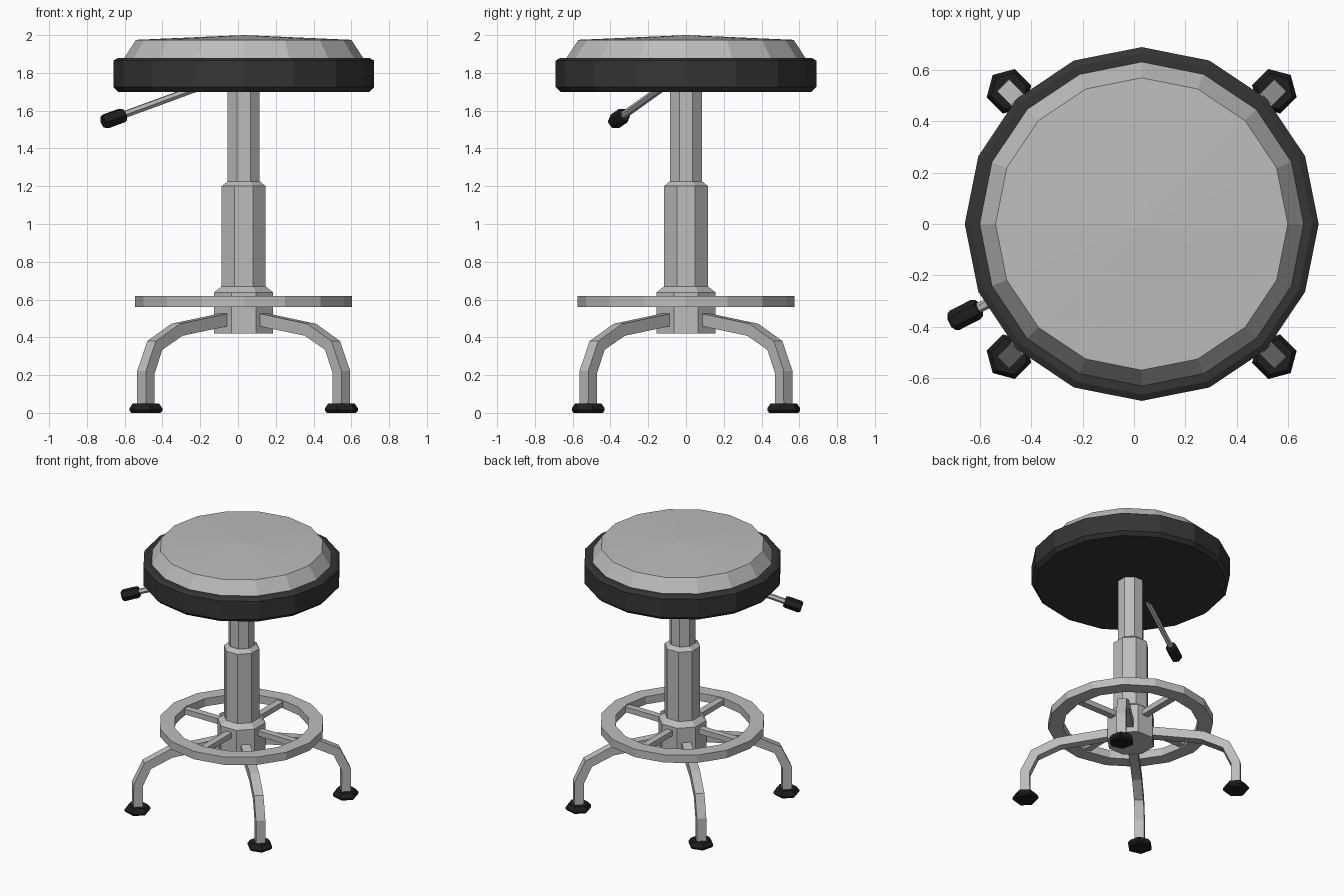
import bpy, bmesh
from math import pi, cos, sin
from mathutils import Vector

CX = 0.03  # stool axis

cube = bpy.data.objects.get("Cube")
if cube:
    bpy.data.objects.remove(cube, do_unlink=True)


def material(name, r, g, b):
    m = bpy.data.materials.new(name)
    m.use_nodes = True
    m.diffuse_color = (r, g, b, 1)
    m.node_tree.nodes["Principled BSDF"].inputs["Base Color"].default_value = (r, g, b, 1)
    return m


METAL = material("brushed_metal", 0.50, 0.51, 0.50)
CUSHION = material("pale_grey_cushion", 0.50, 0.51, 0.50)
SHELL = material("charcoal_shell", 0.035, 0.035, 0.035)
RUBBER = material("black_rubber", 0.013, 0.013, 0.013)


def finish(name, bm, mat, location=(CX, 0, 0)):
    bmesh.ops.remove_doubles(bm, verts=bm.verts, dist=1e-5)
    bmesh.ops.recalc_face_normals(bm, faces=bm.faces)
    mesh = bpy.data.meshes.new(name)
    bm.to_mesh(mesh)
    bm.free()
    mesh.materials.append(mat)
    obj = bpy.data.objects.new(name, mesh)
    obj.location = location
    bpy.context.collection.objects.link(obj)
    return obj


def skin(bm, rings, closed=False):
    """Bridge equal rings of vertices; cap the ends unless closed."""
    n = len(rings[0])
    pairs = list(zip(rings, rings[1:]))
    if closed:
        pairs.append((rings[-1], rings[0]))
    for a, b in pairs:
        for i in range(n):
            j = (i + 1) % n
            bm.faces.new((a[i], a[j], b[j], b[i]))
    if not closed:
        bm.faces.new(rings[0])
        bm.faces.new(rings[-1])


def lathe(name, profile, sides, mat, location=(CX, 0, 0), turn=0.0, closed=False):
    """Faceted solid of revolution from (radius, height) pairs."""
    bm = bmesh.new()
    angles = [turn + 2 * pi * i / sides for i in range(sides)]
    rings = [[bm.verts.new((r * cos(a), r * sin(a), z)) for a in angles] for r, z in profile]
    skin(bm, rings, closed)
    return finish(name, bm, mat, location)


def rod(name, start, end, profile, sides, mat):
    """Lathe laid along a line; profile heights are distances from start."""
    obj = lathe(name, profile, sides, mat, start)
    obj.rotation_mode = 'QUATERNION'
    obj.rotation_quaternion = (Vector(end) - Vector(start)).to_track_quat('Z', 'Y')
    return obj


# Seat shell and domed cushion
lathe("seat_shell", [(0.665, 1.70), (0.69, 1.725), (0.69, 1.865), (0.665, 1.88)], 16, SHELL)
lathe("seat_cushion", [(0.635, 1.875), (0.57, 1.975), (0.001, 2.0)], 16, CUSHION)

# Telescoping column and hub
OCT = pi / 8
lathe("upper_column", [(0.092, 1.2), (0.092, 1.705)], 8, METAL, turn=OCT)
lathe("lower_column", [(0.126, 0.65), (0.126, 1.2), (0.094, 1.225)], 8, METAL, turn=OCT)
lathe("hub", [(0.169, 0.42), (0.169, 0.638), (0.126, 0.67)], 8, METAL, turn=OCT)

# Foot ring with four spokes
lathe("foot_ring", [(0.47, 0.56), (0.574, 0.56), (0.574, 0.62), (0.47, 0.62)],
      16, METAL, closed=True)
for k, side in enumerate(("left", "back", "right", "front")):
    bm = bmesh.new()
    bmesh.ops.create_cube(bm, size=1)
    bmesh.ops.scale(bm, vec=(0.36, 0.05, 0.04), verts=bm.verts)
    bmesh.ops.translate(bm, vec=(0.31, 0, 0.59), verts=bm.verts)
    finish("spoke_" + side, bm, METAL).rotation_euler.z = k * pi / 2

# Bent square legs on rubber feet
LEG_PATH = [(0.10, 0.50), (0.50, 0.44), (0.666, 0.357), (0.732, 0.215), (0.732, 0.03)]
HALF = 0.033
for k, corner in enumerate(("back_left", "back_right", "front_right", "front_left")):
    angle = pi / 4 + k * pi / 2
    bm = bmesh.new()
    points = [Vector((r, 0, z)) for r, z in LEG_PATH]
    rings = []
    for i, p in enumerate(points):
        before = (p - points[i - 1]).normalized() if i else None
        after = (points[i + 1] - p).normalized() if i + 1 < len(points) else None
        along = ((before or after) + (after or before)).normalized()
        up = Vector((-along.z, 0, along.x)) * HALF
        out = Vector((0, HALF, 0))
        rings.append([bm.verts.new(p + u * up + v * out)
                      for u, v in ((1, 1), (1, -1), (-1, -1), (-1, 1))])
    skin(bm, rings)
    finish("leg_" + corner, bm, METAL).rotation_euler.z = angle
    r = LEG_PATH[-1][0]
    lathe("foot_" + corner, [(0.08, 0), (0.09, 0.012), (0.09, 0.025), (0.072, 0.05)], 6, RUBBER,
          (CX + r * cos(angle), r * sin(angle), 0), angle)

# Height lever with grip
root, grip, tip = (-0.23, -0.135, 1.715), (-0.605, -0.327, 1.578), (-0.712, -0.382, 1.539)
length = (Vector(tip) - Vector(grip)).length
reach = (Vector(grip) - Vector(root)).length + 0.02
rod("lever_rod", root, tip, [(0.02, 0), (0.02, reach)], 6, METAL)
rod("lever_grip", grip, tip, [(0.035, 0), (0.042, 0.015), (0.042, length - 0.015), (0.035, length)],
    6, RUBBER)
